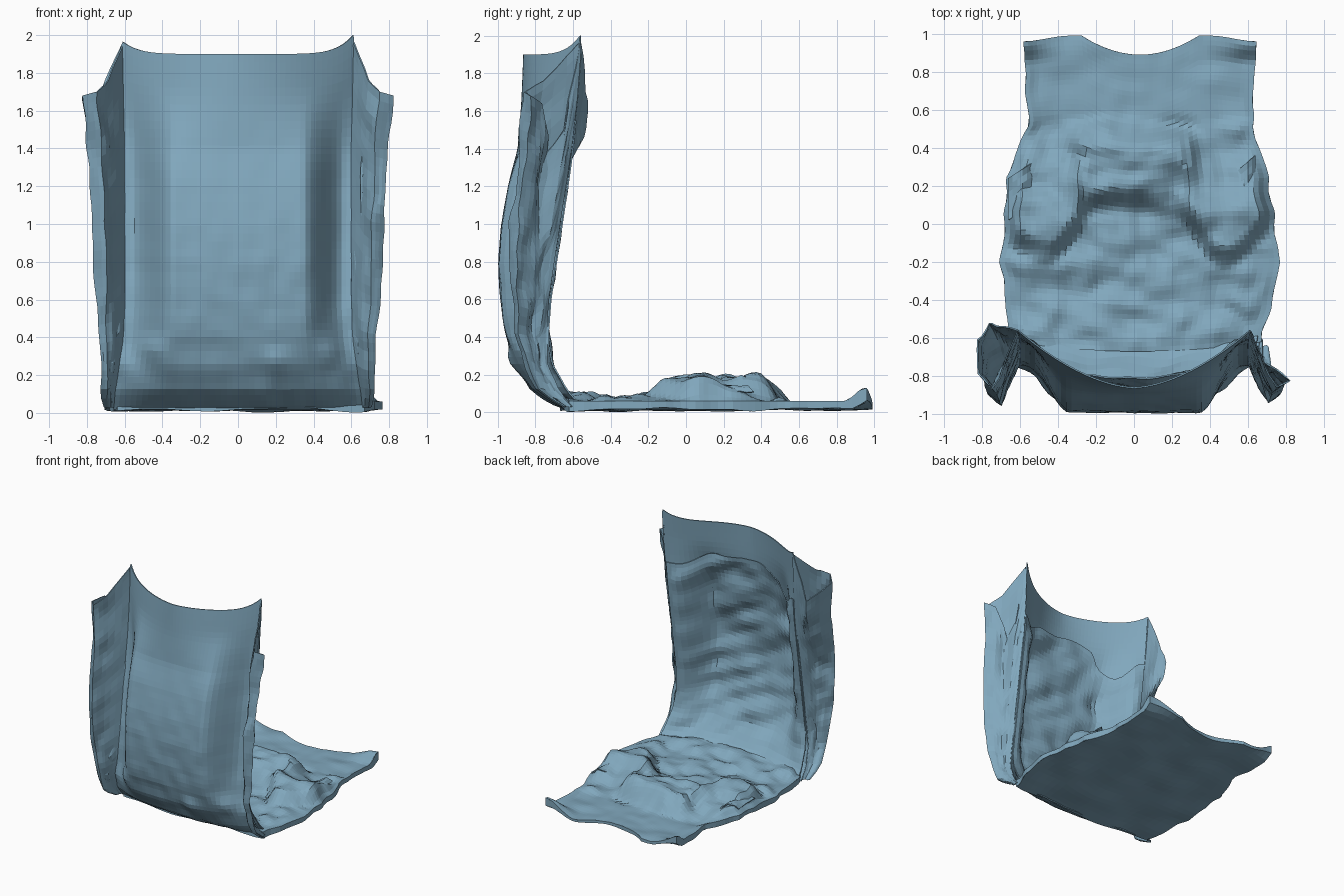
import bpy, math
from mathutils import Vector, noise

if "Cube" in bpy.data.objects:
    bpy.data.objects.remove(bpy.data.objects["Cube"])


def smooth(a, b, x):
    t = max(0.0, min(1.0, (x - a) / (b - a)))
    return t * t * (3 - 2 * t)


def lerp(a, b, t):
    return a + (b - a) * t


def interp(table, key):
    # linear lookup in rows sorted by first value
    if key <= table[0][0]:
        return table[0][1:]
    for r0, r1 in zip(table, table[1:]):
        if key <= r1[0]:
            t = (key - r0[0]) / (r1[0] - r0[0])
            return [lerp(p, q, t) for p, q in zip(r0[1:], r1[1:])]
    return table[-1][1:]


def wrinkle(x, y, z, amount):
    return amount * noise.noise(Vector((x, y, z)))


blue = bpy.data.materials.new("blue_fabric")
blue.diffuse_color = (0.22, 0.39, 0.51, 1)
blue.use_nodes = True
blue.node_tree.nodes["Principled BSDF"].inputs["Base Color"].default_value = blue.diffuse_color


def sheet(name, func, nu, nv, thick=0.008):
    verts = [func(i / nu, j / nv) for j in range(nv + 1) for i in range(nu + 1)]
    w = nu + 1
    faces = [(j * w + i, j * w + i + 1, (j + 1) * w + i + 1, (j + 1) * w + i)
             for j in range(nv) for i in range(nu)]
    me = bpy.data.meshes.new(name)
    me.from_pydata(verts, [], faces)
    me.materials.append(blue)
    ob = bpy.data.objects.new(name, me)
    bpy.context.collection.objects.link(ob)
    if thick:
        mod = ob.modifiers.new("thickness", 'SOLIDIFY')
        mod.thickness = thick
        mod.offset = 0
    return ob


# height: middle y, bulge power, corner y, corner x, wing front y, wing outer x
BACK = [
    (0.02, -0.64, 2.0, -0.60, 0.66, -0.64, 0.70),
    (0.05, -0.72, 2.2, -0.62, 0.66, -0.70, 0.71),
    (0.12, -0.82, 3.0, -0.68, 0.65, -0.80, 0.72),
    (0.25, -0.90, 3.2, -0.74, 0.63, -0.86, 0.72),
    (0.40, -0.95, 3.5, -0.745, 0.61, -0.90, 0.73),
    (0.60, -0.98, 3.5, -0.73, 0.60, -0.93, 0.75),
    (0.80, -0.99, 3.4, -0.70, 0.60, -0.94, 0.76),
    (1.00, -0.975, 3.0, -0.67, 0.60, -0.93, 0.77),
    (1.20, -0.94, 2.6, -0.64, 0.60, -0.91, 0.78),
    (1.40, -0.89, 2.3, -0.61, 0.60, -0.88, 0.79),
    (1.65, -0.87, 2.0, -0.58, 0.605, -0.87, 0.82),
    (1.90, -0.86, 1.7, -0.56, 0.61, -0.87, 0.82),
]


def back_y(x, z):
    yc, p, yk, xk = interp(BACK, z)[:4]
    s = min(1, abs(x) / xk)
    # steep shoulders at mid height, an even curve at the top
    k = smooth(0.1, 0.4, z) * smooth(1.75, 1.2, z)
    return yc + (yk - yc) * lerp(s ** p, smooth(0.56, 0.94, s), k)


# small dents and lumps low on the front panel: x, z, depth
LUMPS = [(-0.46, 0.34, 0.04), (0.2, 0.28, 0.03), (0.5, 0.32, 0.04)]


# outer back panel, bulging forward, with pulled-up corners
def panel(u, v):
    z = lerp(0.02, 1.9, v ** 1.15)
    s = 2 * u - 1
    xk = interp(BACK, z)[3]
    x = s * xk
    y = back_y(x, z)
    for lx, lz, d in LUMPS:
        y -= d * math.exp(-((x - lx) ** 2 + (z - lz) ** 2) / 0.004)
    y += wrinkle(x * 9, 0, z * 7, 0.012) * smooth(1.9, 0.1, z)
    top = 0.10 if s > 0 else 0.065
    z += top * abs(s) ** 7 * smooth(1.4, 1.9, z)
    return (x, y, z)


sheet("back_panel", panel, 44, 48)

# side wings, a folded tube: share outward, share forward, top height
RIGHT = [(0, 0, 1.99), (.22, .2, 1.5), (.35, .42, 1.38), (.7, .62, 1.64),
         (1, .84, 1.68), (.65, 1.0, 1.70), (.4, .62, 1.76), (.02, .03, 1.96)]
LEFT = [(0, 0, 1.96), (.45, -.1, 1.76), (.75, -.22, 1.60), (1, .12, 1.66),
        (1, .7, 1.68), (.65, 1.0, 1.70), (.4, .62, 1.76), (.02, .03, 1.94)]


def wing(side, prof):
    last = len(prof) - 1
    rows = [(i / last,) + p for i, p in enumerate(prof)]
    base = [(i / last,) + p[:2] for i, p in enumerate(RIGHT)]

    def f(u, v):
        a, b, top = interp(rows, u)
        z = lerp(0.03, top, v)
        _, _, yk, xk, yw, xw = interp(BACK, z)
        # flare fades into a plain fold lower down
        low = interp(base, u)
        k = smooth(0.9, 1.6, z)
        a, b = lerp(low[0], a, k), lerp(low[1], b, k)
        n = wrinkle(u * 5 + side * 5, z * 6, 1.0, 0.03) * min(1, u * 6, (1 - u) * 6)
        return (side * (xk + a * (xw - xk) + n * .5), yk + b * (yw - yk) + n, z)
    return f


sheet("right_wing", wing(1, RIGHT), 21, 34)
sheet("left_wing", wing(-1, LEFT), 21, 34)


# wrinkled inner lining with a sagging hem
def lining(u, v):
    s = 2 * u - 1
    hem = 1.60 + 0.05 * math.cos(s * 3) + wrinkle(s * 3, 2, 0, 0.07) \
        - 0.14 * smooth(0.35, 0.6, -s) * smooth(0.95, 0.7, -s)
    z = lerp(0.07, hem, v)
    xk = interp(BACK, z)[3] * 0.99
    x = s * xk
    inset = 0.045 * (1 - s ** 4) + 0.05 * smooth(0.5, 0.1, z)
    fold = wrinkle(x * 2.5, 3, z * 7 + x * 3, 0.045) + wrinkle(x * 6, 5, z * 6, 0.02)
    y = back_y(x, z) + inset + fold * (1 - s ** 6)
    return (x, max(y, back_y(x, z) + 0.012), z)


sheet("inner_lining", lining, 36, 44)

# floor outline: y, left x, right x
OUTLINE = [(-0.8, -0.58, 0.62), (-0.55, -0.66, 0.69), (-0.2, -0.70, 0.77),
           (0.1, -0.67, 0.72), (0.25, -0.67, 0.71), (0.4, -0.61, 0.66),
           (0.52, -0.555, 0.62), (0.75, -0.57, 0.63), (0.98, -0.58, 0.65)]


def floor_xy(u, v):
    s = 2 * u - 1
    yf = -0.67 + 0.05 * s * s
    ye = 0.89 + 0.10 * min(1, (s / 0.5) ** 2) - 0.03 * smooth(0.6, 1, abs(s))
    y = lerp(yf, ye, v)
    xl, xr = interp(OUTLINE, y)
    return lerp(xl, xr, u) + wrinkle(y * 8, s, 4, 0.02) * abs(s), y


def floor_top(u, v):
    x, y = floor_xy(u, v)
    s = abs(2 * u - 1)
    # humped fold that steps back around the middle
    r = -0.22 + 0.28 * smooth(0.46, 0.18, abs(x)) + 0.14 * smooth(0.45, 0.75, abs(x))
    r += wrinkle(x * 5, 1, 1, 0.05)
    h = 0.07 + 0.03 * smooth(-0.4, -0.62, y)
    up = smooth(r - 0.02, r + 0.13, y)
    h = lerp(h, 0.19 if abs(x) > 0.28 else 0.165, up)
    # second step and short middle pad
    mid = smooth(0.36, 0.24, abs(x))
    h += 0.035 * mid * smooth(0.25, 0.34, y)
    drop = lerp(smooth(r + 0.15, 0.56, y), smooth(0.38, 0.56, y), mid)
    h = lerp(h, 0.042, drop)
    calm = 1 - 0.75 * smooth(0.5, 0.6, y)
    h += (wrinkle(x * 4, y * 7, 2, 0.05) + wrinkle(x * 10, y * 10, 7, 0.02)) * calm
    # thin rim, raised rear corners
    h = lerp(h, 0.06, smooth(0.88, 1.0, s))
    h += 0.07 * smooth(0.84, 0.95, y) * smooth(0.35, 0.6, abs(x))
    return (x, y, max(h, 0.026))


def floor_bottom(u, v):
    x, y = floor_xy(u, v)
    return (x, y, 0.018 + wrinkle(x * 4, y * 4, 9, 0.02)
            + 0.05 * smooth(0.88, 0.97, y) * smooth(0.35, 0.6, abs(x)))


sheet("floor_top", floor_top, 52, 64, 0)
sheet("floor_underside", floor_bottom, 24, 28, 0)


# rim closing the gap between floor top and underside
def floor_rim(u, v):
    k = min(int(u * 4), 3)
    f = u * 4 - k
    a, b = [(f, 0), (1, f), (1 - f, 1), (0, 1 - f)][k]
    return Vector(floor_bottom(a, b)).lerp(Vector(floor_top(a, b)), v)


sheet("floor_rim", floor_rim, 160, 1, 0)

# small loose flaps lying on the floor sides: x, y, width, depth
for i, (cx, cy, w, d) in enumerate([(0.59, 0.21, 0.09, 0.22), (-0.6, 0.17, 0.12, 0.22)]):
    def flap(u, v, cx=cx, cy=cy, w=w, d=d):
        x, y = cx + (u - .5) * w, cy + (v - .5) * d + (u - .5) * 0.08
        lift = 0.03 * math.sin(math.pi * u) + wrinkle(x * 20, y * 20, 1, 0.02)
        return (x, y, 0.11 + lift)
    sheet("floor_flap_%d" % (i + 1), flap, 5, 6)
